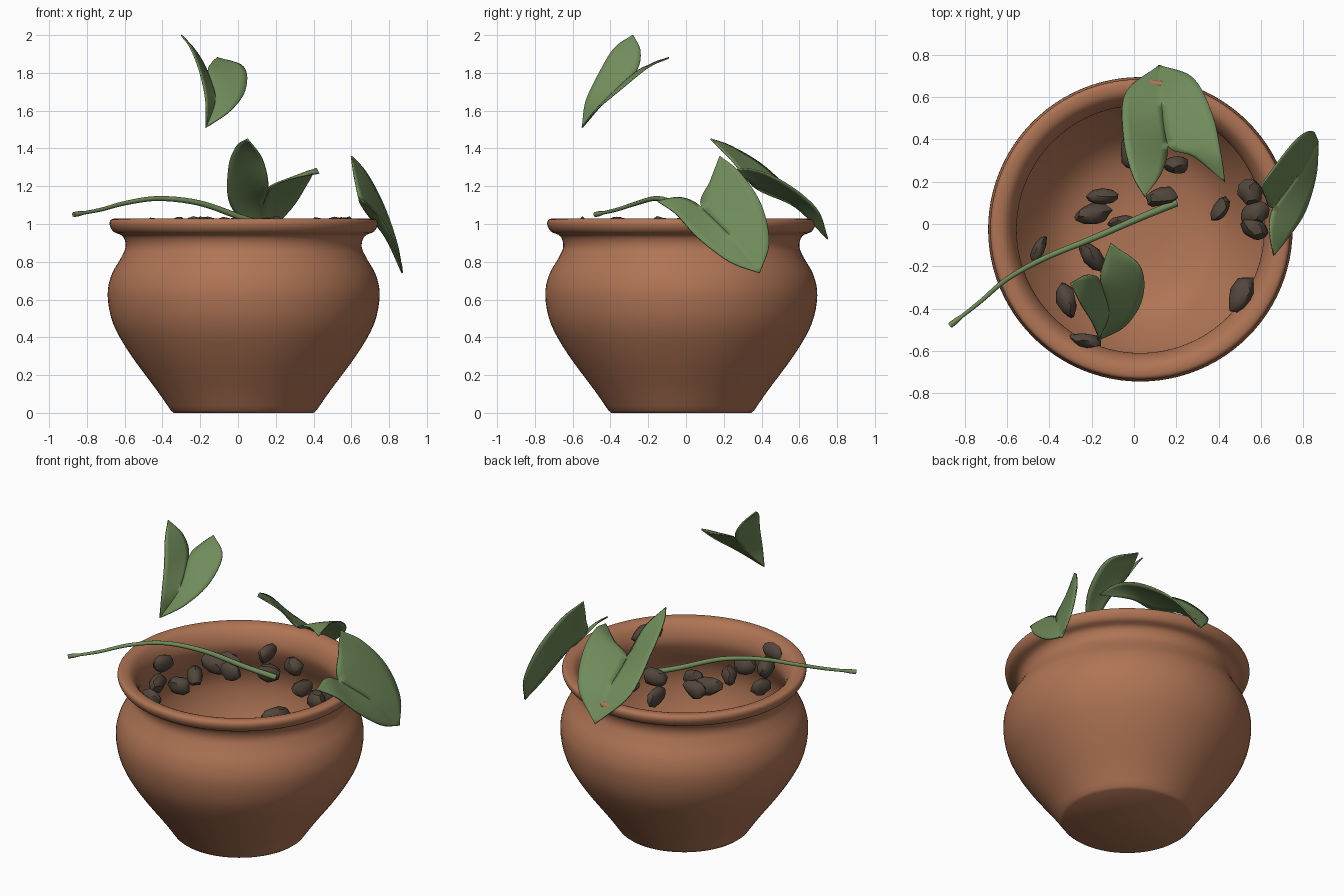
import bpy, bmesh, math, random
from mathutils import Vector, Matrix

random.seed(4)
cube = bpy.data.objects.get("Cube")
if cube:
    bpy.data.objects.remove(cube, do_unlink=True)


def material(name, rgb):
    mat = bpy.data.materials.new(name)
    mat.use_nodes = True
    color = (*rgb, 1)
    mat.diffuse_color = color
    mat.node_tree.nodes["Principled BSDF"].inputs["Base Color"].default_value = color
    return mat


terracotta = material("terracotta", (0.43, 0.175, 0.09))
leaf_green = material("leaf green", (0.165, 0.26, 0.105))
stone_brown = material("stone brown", (0.085, 0.062, 0.045))


def finish(name, bm, mat, angle=40):
    """Turn a bmesh into a smooth shaded object."""
    mesh = bpy.data.meshes.new(name)
    bm.to_mesh(mesh)
    bm.free()
    mesh.materials.append(mat)
    obj = bpy.data.objects.new(name, mesh)
    bpy.context.collection.objects.link(obj)
    bpy.ops.object.select_all(action="DESELECT")
    obj.select_set(True)
    bpy.context.view_layer.objects.active = obj
    bpy.ops.object.shade_smooth_by_angle(angle=math.radians(angle))
    return obj


def smooth_path(points, steps):
    """Sample a smooth path that passes through every point."""
    pts = [Vector(p) for p in points]
    ends = [2 * pts[0] - pts[1]] + pts + [2 * pts[-1] - pts[-2]]
    out = []
    for a, b, c, d in zip(ends, ends[1:], ends[2:], ends[3:]):
        for i in range(steps):
            t = i / steps
            out.append(0.5 * (2 * b + (c - a) * t
                              + (2 * a - 5 * b + 4 * c - d) * t * t
                              + (3 * b - a - 3 * c + d) * t ** 3))
    return out + [pts[-1]]


# Pot: outer wall, rolled rim and hollow inside, turned about its axis
outside = [(0.385, 0.012), (0.46, 0.12), (0.6, 0.31), (0.69, 0.47), (0.72, 0.62),
           (0.7, 0.73), (0.65, 0.82), (0.625, 0.88), (0.64, 0.935), (0.69, 0.96),
           (0.71, 1.0), (0.695, 1.027), (0.64, 1.02), (0.6, 0.97), (0.585, 0.9),
           (0.61, 0.82), (0.66, 0.71), (0.67, 0.6), (0.63, 0.45), (0.52, 0.26),
           (0.38, 0.11), (0.2, 0.05), (0, 0.04)]
profile = [Vector((0, 0, 0)), Vector((0.37, 0, 0))]
profile += smooth_path([(r, 0, z) for r, z in outside], 4)
bm = bmesh.new()
ring = [bm.verts.new(p) for p in profile]
edges = [bm.edges.new(pair) for pair in zip(ring, ring[1:])]
bmesh.ops.spin(bm, geom=ring + edges, cent=(0, 0, 0), axis=(0, 0, 1),
               angle=math.tau, steps=96)
bmesh.ops.remove_doubles(bm, verts=bm.verts, dist=0.0005)
bmesh.ops.recalc_face_normals(bm, faces=bm.faces)
pot = finish("pot", bm, terracotta)
pot.location = (0.03, -0.025, 0)


# Leaves: two lofted halves that share a midrib and part at the notch
def leaf(name, midrib, lobes):
    bm = bmesh.new()
    across = 6
    for inner, outer in lobes:
        lobe_tip = outer[-1]
        a = smooth_path(midrib + [inner, lobe_tip], 6)
        b = smooth_path([midrib[0]] + outer, 6)
        rows = []
        for p, q in zip(a, b):
            # A slight belly makes each half curve gently
            sag = Vector((0, 0, 0.12 * (p - q).length))
            rows.append([bm.verts.new(p.lerp(q, t / across)
                                      + sag * (t / across) * (1 - t / across))
                         for t in range(across + 1)])
        for r, s in zip(rows, rows[1:]):
            for i in range(across):
                bm.faces.new((r[i], r[i + 1], s[i + 1], s[i]))
    bmesh.ops.remove_doubles(bm, verts=bm.verts, dist=0.001)
    bmesh.ops.recalc_face_normals(bm, faces=bm.faces)
    obj = finish(name, bm, leaf_green, 60)
    solid = obj.modifiers.new("thickness", "SOLIDIFY")
    solid.thickness = 0.008
    solid.offset = 0


leaf("back_leaf",
     [(0.12, 0.75, 0.92), (0.13, 0.58, 1.09), (0.16, 0.37, 1.19)],
     [((0.13, 0.24, 1.34),
       [(-0.04, 0.62, 1.1), (-0.05, 0.42, 1.3), (-0.01, 0.24, 1.41), (0.05, 0.13, 1.45)]),
      ((0.28, 0.32, 1.24),
       [(0.28, 0.69, 1.08), (0.37, 0.52, 1.22), (0.41, 0.34, 1.29), (0.43, 0.2, 1.27)])])
leaf("side_leaf",
     [(0.87, 0.39, 0.74), (0.78, 0.24, 0.93), (0.66, 0.08, 1.09)],
     [((0.62, 0.13, 1.23),
       [(0.84, 0.44, 0.9), (0.77, 0.4, 1.1), (0.68, 0.29, 1.27), (0.6, 0.18, 1.36)]),
      ((0.64, -0.03, 1.14),
       [(0.86, 0.23, 0.8), (0.81, 0.06, 0.93), (0.74, -0.05, 1.05), (0.66, -0.15, 1.12)])])
leaf("floating_leaf",
     [(-0.17, -0.55, 1.51), (-0.12, -0.42, 1.66), (-0.16, -0.27, 1.8)],
     [((-0.22, -0.24, 1.91),
       [(-0.17, -0.53, 1.65), (-0.2, -0.46, 1.8), (-0.25, -0.38, 1.93), (-0.3, -0.28, 2.0)]),
      ((-0.14, -0.17, 1.85),
       [(-0.04, -0.48, 1.6), (0.04, -0.35, 1.71), (0.03, -0.2, 1.83), (-0.11, -0.09, 1.88)])])

# Stem: a tapering tube that hangs over the rim
path = smooth_path([(0.2, 0.1, 0.98), (0.03, 0.03, 1.03), (-0.2, -0.07, 1.11),
                    (-0.42, -0.16, 1.135), (-0.6, -0.26, 1.11),
                    (-0.73, -0.37, 1.075), (-0.87, -0.48, 1.05)], 5)
curve = bpy.data.curves.new("stem", "CURVE")
curve.dimensions = "3D"
curve.bevel_depth = 0.018
curve.bevel_resolution = 2
curve.use_fill_caps = True
spline = curve.splines.new("POLY")
spline.points.add(len(path) - 1)
for i, (point, p) in enumerate(zip(spline.points, path)):
    point.co = (*p, 1)
    point.radius = 1 - 0.55 * i / len(path)
spline.points[-1].radius = spline.points[-2].radius = 0.75
spline.use_smooth = True
curve.materials.append(leaf_green)
bpy.context.collection.objects.link(bpy.data.objects.new("stem", curve))


# Stones: lumpy pebbles given by position, length, width and turn in degrees
def stone(index, x, y, length, width, turn):
    bm = bmesh.new()
    bmesh.ops.create_icosphere(bm, subdivisions=2, radius=0.5)
    for v in bm.verts:
        v.co *= random.uniform(0.88, 1.14)
    bmesh.ops.transform(
        bm, verts=bm.verts,
        matrix=Matrix.Translation((x, y, 0.98))
        @ Matrix.Rotation(math.radians(turn), 4, "Z")
        @ Matrix.Rotation(random.uniform(-0.3, 0.3), 4, "Y")
        @ Matrix.Diagonal((length, width, 0.11, 1)))
    finish(f"stone_{index}", bm, stone_brown)


pebbles = [(-0.03, 0.34, 0.16, 0.07, 90), (0.2, 0.28, 0.12, 0.09, 0),
           (0.13, 0.13, 0.16, 0.09, 10), (-0.15, 0.13, 0.15, 0.07, 0),
           (-0.19, 0.05, 0.18, 0.1, 10), (-0.06, 0.01, 0.13, 0.06, 10),
           (0.41, 0.07, 0.13, 0.07, 60), (0.55, 0.15, 0.13, 0.11, 100),
           (0.57, 0.05, 0.14, 0.11, 30), (0.57, -0.02, 0.13, 0.1, -30),
           (0.51, -0.33, 0.19, 0.11, 65), (-0.45, -0.12, 0.13, 0.06, 65),
           (-0.2, -0.15, 0.16, 0.09, -50), (-0.32, -0.36, 0.17, 0.09, 105),
           (-0.23, -0.55, 0.15, 0.07, -10), (-0.2, -0.31, 0.14, 0.09, 20)]
for index, pebble in enumerate(pebbles):
    stone(index, *pebble)
